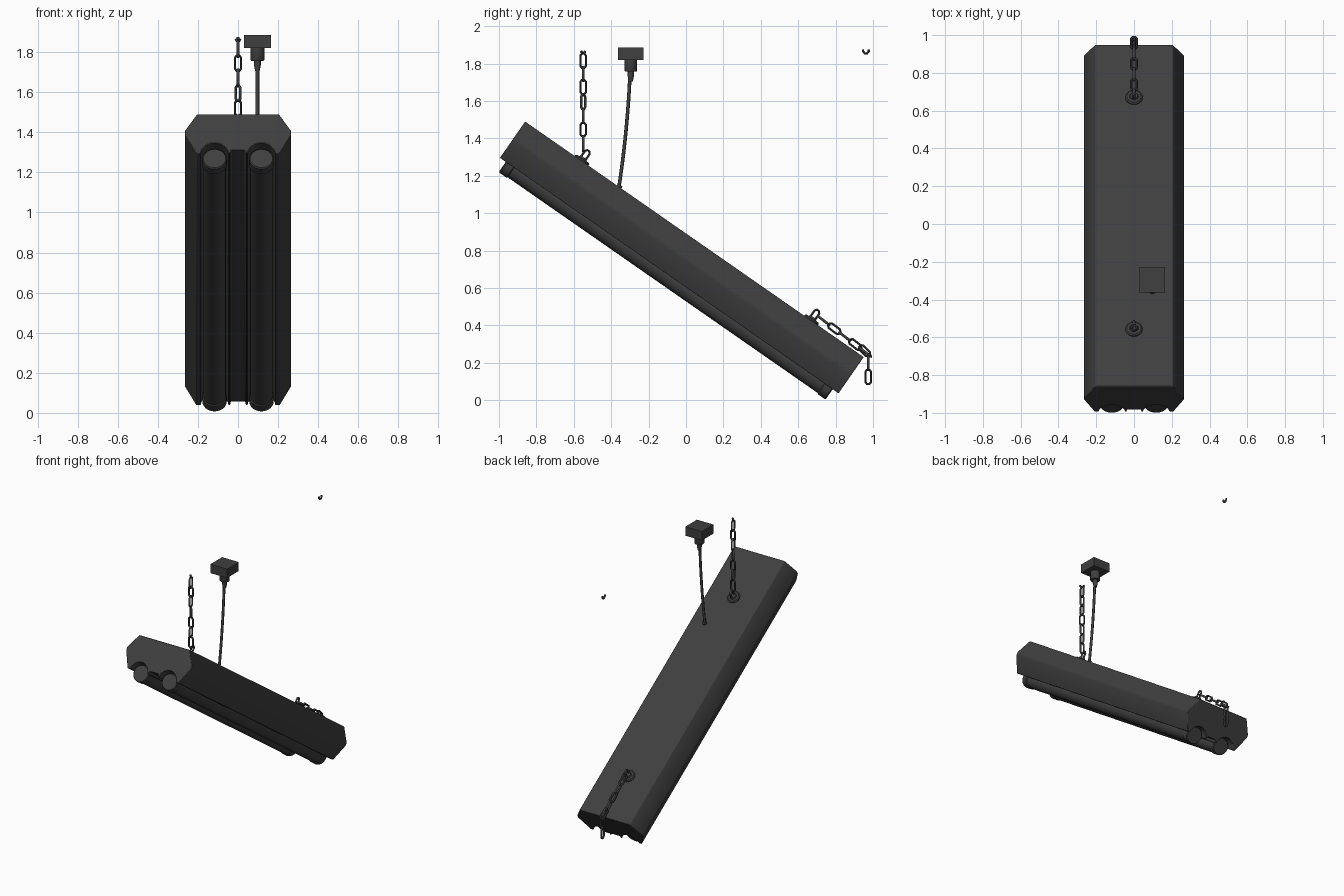
import bpy, bmesh, math
from mathutils import Vector, Matrix

if "Cube" in bpy.data.objects:
    bpy.data.objects.remove(bpy.data.objects["Cube"])

TILT = math.atan2(0.571, 0.821)
LENGTH = 2.205
# fixture frame: x across, y along the slope, z out of the top face
FRAME = Matrix.Translation((0, -0.86, 1.49)) @ Matrix.Rotation(-TILT, 4, 'X')

dark = bpy.data.materials.new("dark_metal")
dark.diffuse_color = (0.05, 0.05, 0.05, 1)
dark.use_nodes = True
dark.node_tree.nodes["Principled BSDF"].inputs["Base Color"].default_value = dark.diffuse_color


def finish(obj, name, angle=35):
    obj.name = name
    obj.data.materials.append(dark)
    bpy.ops.object.select_all(action='DESELECT')
    obj.select_set(True)
    bpy.context.view_layer.objects.active = obj
    bpy.ops.object.shade_smooth_by_angle(angle=math.radians(angle))
    return obj


def mesh_object(name, bm, matrix=Matrix(), bevel=0.0):
    bmesh.ops.recalc_face_normals(bm, faces=bm.faces)
    bm.transform(matrix)
    me = bpy.data.meshes.new(name)
    bm.to_mesh(me)
    bm.free()
    obj = bpy.data.objects.new(name, me)
    bpy.context.collection.objects.link(obj)
    finish(obj, name)
    if bevel:
        m = obj.modifiers.new("bevel", 'BEVEL')
        m.width, m.segments, m.limit_method = bevel, 2, 'ANGLE'
        m.angle_limit = math.radians(32)
    return obj


def lathe(name, profile, matrix, steps=24):
    """Spin (radius, height) points about local z."""
    bm = bmesh.new()
    vs = [bm.verts.new((r, 0, h)) for r, h in profile]
    es = [bm.edges.new(p) for p in zip(vs, vs[1:])]
    bmesh.ops.spin(bm, geom=vs + es, cent=(0, 0, 0), axis=(0, 0, 1),
                   angle=math.tau, steps=steps)
    bmesh.ops.remove_doubles(bm, verts=bm.verts, dist=1e-5)
    return mesh_object(name, bm, matrix)


def wire(name, paths, radius, cyclic=True, res=1):
    """One mesh made of round wires; each path is (points, closed)."""
    cu = bpy.data.curves.new(name, 'CURVE')
    cu.dimensions = '3D'
    cu.bevel_depth, cu.bevel_resolution, cu.use_fill_caps = radius, res, True
    for pts, closed in paths:
        sp = cu.splines.new('POLY')
        sp.points.add(len(pts) - 1)
        for p, co in zip(sp.points, pts):
            p.co = (*co, 1)
        sp.use_cyclic_u = closed
    obj = bpy.data.objects.new(name, cu)
    bpy.context.collection.objects.link(obj)
    bpy.ops.object.select_all(action='DESELECT')
    obj.select_set(True)
    bpy.context.view_layer.objects.active = obj
    bpy.ops.object.convert(target='MESH')
    return finish(bpy.context.object, name, 60)


WIRE = 0.007


def link(a, b, roll, half=False):
    """Octagonal chain link with outer ends at a and b, turned by roll."""
    a, b = Vector(a), Vector(b)
    ax = (b - a).normalized()
    side = Matrix.Rotation(math.radians(roll), 3, ax) @ Vector((1, 0, 0))
    hw, hl = 0.022 - WIRE, (b - a).length / 2 - WIRE
    c = (a + b) / 2
    k = 0.45 * hw
    shape = [(hw, -hl + hw * .7), (hw, hl - hw * .7), (k, hl), (-k, hl),
             (-hw, hl - hw * .7), (-hw, -hl + hw * .7)]
    if not half:
        shape += [(-k, -hl), (k, -hl)]
    return [c + side * s + ax * t for s, t in shape], not half


# housing: profile with round channels for the tubes, extruded along the slope
TX, TV, TR, CH = 0.117, -0.242, 0.061, 0.070
half = [(0.205, 0), (0.265, -0.10), (0.265, -0.122), (0.208, -0.236)]
half += [(TX + CH * math.cos(t), TV + CH * math.sin(t))
         for t in [math.radians(5 + 170 * i / 12) for i in range(13)]]
half += [(0.040, -0.236), (0.036, -0.215)]
profile = half + [(-x, v) for x, v in reversed(half)]
bm = bmesh.new()
face = bm.faces.new([bm.verts.new((x, 0, v)) for x, v in profile])
ext = bmesh.ops.extrude_face_region(bm, geom=[face])
bmesh.ops.translate(bm, vec=(0, LENGTH, 0),
                    verts=[g for g in ext['geom'] if isinstance(g, bmesh.types.BMVert)])
mesh_object("housing", bm, FRAME, 0.008)

# lamp tubes with thicker end caps
T0, T1 = 0.038, LENGTH - 0.038
for side, name in ((-1, "left_tube"), (1, "right_tube")):
    m = FRAME @ Matrix.Translation((side * TX, 0, TV)) @ Matrix.Rotation(-math.pi / 2, 4, 'X')
    r = TR - 0.005
    lathe(name, [(0, T0), (TR - .005, T0), (TR, T0 + .006), (TR, T0 + .05), (r, T0 + .055),
                 (r, T1 - .055), (TR, T1 - .05), (TR, T1 - .006), (TR - .005, T1), (0, T1)], m)

# hook plates and the standing hook rings
U_HOOKS = (0.367, 1.862)
for u, name in zip(U_HOOKS, ("front", "rear")):
    lathe(name + "_hook_plate", [(0, -.005), (.045, -.005), (.045, .006), (.038, .013),
                                 (.024, .013), (.020, .022), (0, .022)],
          FRAME @ Matrix.Translation((0, u, 0)))
    wire(name + "_hook", [link(FRAME @ Vector((0, u, 0.0)), FRAME @ Vector((0, u, 0.072)), 90)],
         WIRE)

# taut front chain
Y = -0.55
spans = [(1.86, 1.77, 90), (1.79, 1.70, 0), (1.72, 1.63, 90), (1.64, 1.55, 45),
         (1.565, 1.475, 0), (1.49, 1.405, 90), (1.42, 1.325, 0)]
paths = [link((0, Y, a), (0, Y, b), r) for a, b, r in spans]
paths.append(link((0, Y, 1.925), (0, Y, 1.848), 45, True))
wire("front_chain", [([p for p in pts if p.z < 1.9] if not c else pts, c) for pts, c in paths], WIRE)

# slack rear chain: lies down the slope, then hangs off the end
paths = []
for i in range(5):
    u = 1.875 + 0.070 * i
    v = 0.040 - 0.003 * i
    paths.append(link(FRAME @ Vector((0, u, v)), FRAME @ Vector((0, u + 0.088, v - 0.004)),
                      90 if i % 2 else 0))
paths.append(link((0, 0.925, 0.295), (0, 0.985, 0.235), 90))
paths.append(link((0, 0.974, 0.25), (0, 0.974, 0.155), 0))
paths.append(link((0, 0.974, 0.170), (0, 0.974, 0.080), 90))
wire("rear_chain", paths, WIRE)

# leftover half link at the ceiling
wire("ceiling_half_link", [link((0, 0.962, 1.893), (0, 0.962, 1.848), 90, True)], WIRE)

# ceiling box, plug and power cord
BX, BY = 0.097, -0.295
bm = bmesh.new()
bmesh.ops.create_cube(bm, size=1, matrix=Matrix.Translation((BX, BY, 1.853))
                      @ Matrix.Diagonal((0.136, 0.136, 0.066, 1)))
mesh_object("ceiling_box", bm)
lathe("plug", [(0, 1.825), (.034, 1.825), (.034, 1.762), (.031, 1.757), (.017, 1.757),
               (.017, 1.735), (.011, 1.705), (0, 1.705)], Matrix.Translation((BX, BY, 0)))
cord = []
for i in range(13):
    t = i / 12
    cord.append(Vector((BX, BY - 0.005 - 0.028 * t - 0.032 * t * t, 1.73 - 0.60 * t)))
wire("power_cord", [(cord, False)], 0.0095, res=2)
end = Vector((BX, 0.612, 0))
lathe("cord_grommet", [(0, -.003), (.016, -.003), (.014, .012), (0, .012)],
      FRAME @ Matrix.Translation(end), 16)
